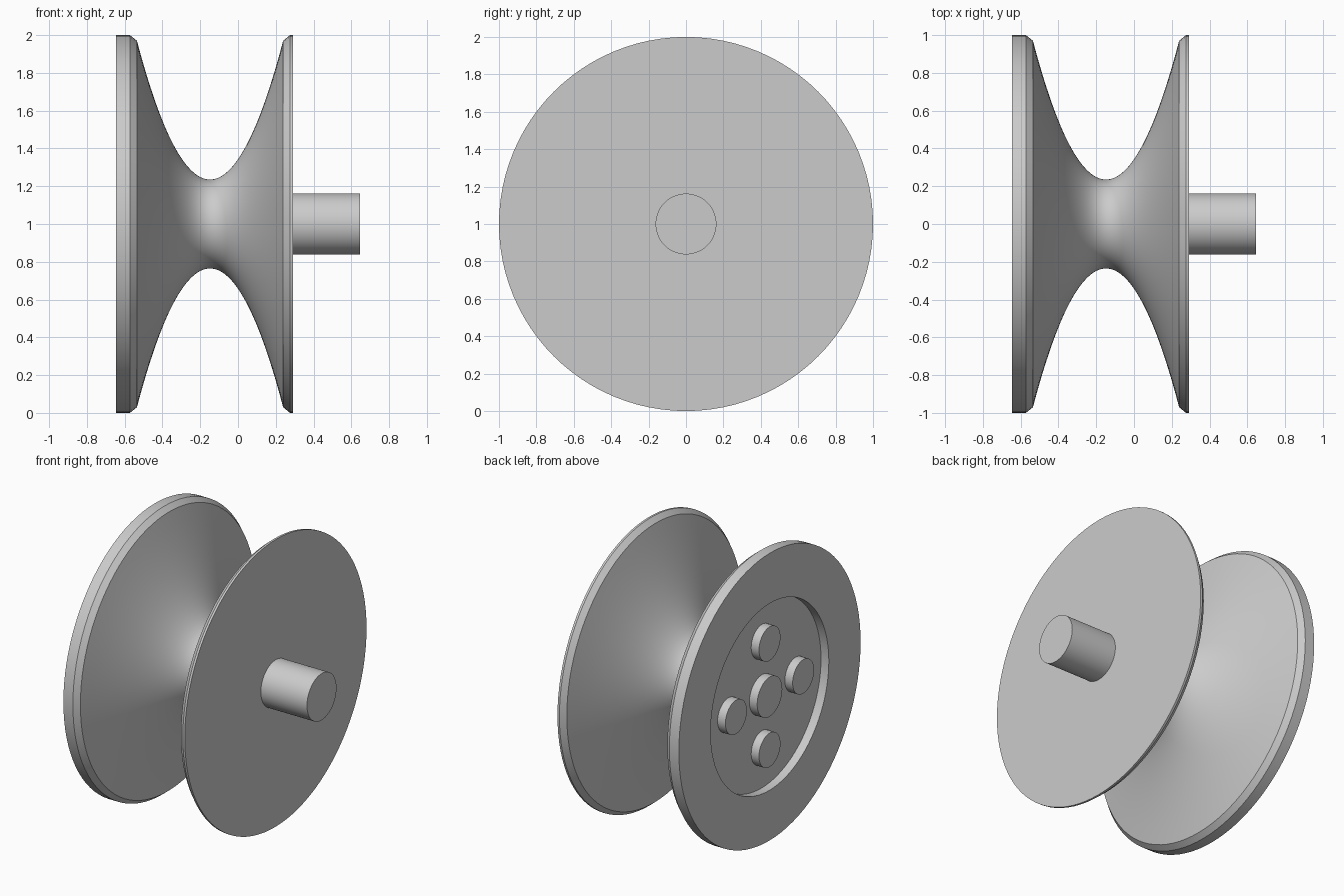
import bpy
import bmesh
from math import pi, cos, sin, radians
from mathutils import Matrix, Vector

cube = bpy.data.objects.get("Cube")
if cube:
    bpy.data.objects.remove(cube, do_unlink=True)

grey = bpy.data.materials.new("plain_grey")
grey.use_nodes = True
colour = (0.6, 0.6, 0.6, 1)
grey.diffuse_color = colour
grey.node_tree.nodes["Principled BSDF"].inputs["Base Color"].default_value = colour

AXLE_Z = 1.0


def finish(name, bm):
    bmesh.ops.remove_doubles(bm, verts=bm.verts, dist=1e-5)
    bmesh.ops.recalc_face_normals(bm, faces=bm.faces)
    mesh = bpy.data.meshes.new(name)
    bm.to_mesh(mesh)
    bm.free()
    mesh.materials.append(grey)
    obj = bpy.data.objects.new(name, mesh)
    bpy.context.collection.objects.link(obj)
    bpy.ops.object.select_all(action="DESELECT")
    obj.select_set(True)
    bpy.context.view_layer.objects.active = obj
    bpy.ops.object.shade_smooth_by_angle(angle=radians(30))
    return obj


def lathe(name, profile, steps=96):
    """Revolve (x, radius) points around the axle."""
    bm = bmesh.new()
    verts = [bm.verts.new((x, 0, AXLE_Z + r)) for x, r in profile]
    edges = [bm.edges.new(pair) for pair in zip(verts, verts[1:])]
    bmesh.ops.spin(bm, geom=verts + edges, cent=(0, 0, AXLE_Z), axis=(1, 0, 0),
                   angle=2 * pi, steps=steps, use_merge=True)
    return finish(name, bm)


def rod(name, x0, x1, radius, y=0, z=0):
    """Capped cylinder lying along x, offset from the axle."""
    bm = bmesh.new()
    place = Matrix.Translation(Vector(((x0 + x1) / 2, y, AXLE_Z + z)))
    bmesh.ops.create_cone(bm, cap_ends=True, segments=64, radius1=radius, radius2=radius,
                          depth=x1 - x0, matrix=place @ Matrix.Rotation(pi / 2, 4, "Y"))
    return finish(name, bm)


# Spool body: recessed end, thick rim, parabolic waist, thin rim, flat end
outer, floor, end = -0.645, -0.585, 0.29
waist_x, waist_r, half_width, lip_r = -0.148, 0.235, 0.387, 0.97
count = 32
waist = []
for i in range(count + 1):
    t = 2 * i / count - 1
    waist.append((waist_x + half_width * t, waist_r + (lip_r - waist_r) * t * t))
lathe("spool_body",
      [(floor, 0), (floor, 0.65), (outer, 0.65), (outer, 1), (-0.572, 1)]
      + waist + [(0.275, 1), (end, 1), (end, 0)])

# Drive shaft on the flat end
rod("shaft", end - 0.02, 0.645, 0.1625)

# Hub and four studs standing in the recess
rod("hub", outer, floor + 0.02, 0.138)
for i in range(4):
    a = i * pi / 2
    rod(f"stud_{i + 1}", outer, floor + 0.02, 0.118, 0.37 * cos(a), 0.37 * sin(a))
